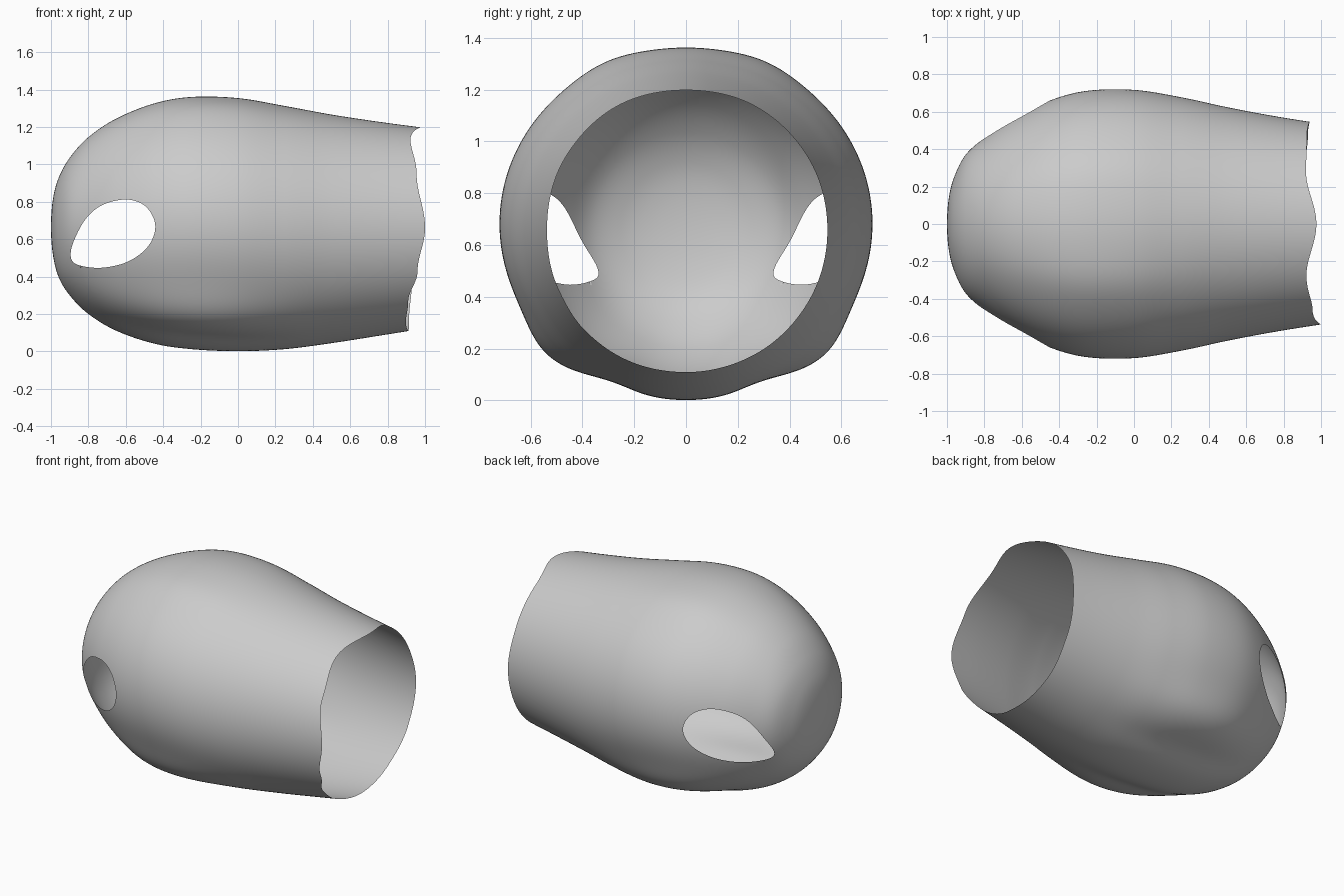
import bpy, bmesh
from math import sin, cos, pi, atan2, degrees, exp, hypot
from mathutils import Vector
from mathutils.bvhtree import BVHTree

if "Cube" in bpy.data.objects:
    bpy.data.objects.remove(bpy.data.objects["Cube"])

# Stations along the length: x, top z, bottom z, half width
STATIONS = [
    (-1.0, 0.665, 0.665, 0.0), (-0.99, 0.81, 0.52, 0.14), (-0.96, 0.925, 0.40, 0.255),
    (-0.9, 1.035, 0.30, 0.37), (-0.8, 1.145, 0.20, 0.46), (-0.65, 1.245, 0.11, 0.562),
    (-0.45, 1.325, 0.042, 0.66), (-0.25, 1.36, 0.012, 0.712), (0.0, 1.354, 0.001, 0.717),
    (0.25, 1.312, 0.012, 0.678), (0.5, 1.266, 0.044, 0.624), (0.75, 1.228, 0.083, 0.577),
    (1.0, 1.195, 0.123, 0.537), (1.25, 1.165, 0.163, 0.50)]
# Wavy rim: angle from +y (degrees), x
RIM = [(0, .94), (30, .925), (60, .92), (90, .975), (120, .922), (148, .955), (180, 1.0),
       (205, .96), (225, .91), (245, .897), (270, .912), (300, .915), (330, .93), (360, .94)]
# Eye opening outline, x and z
EYE = [(-.89, .49), (-.885, .57), (-.82, .70), (-.73, .78), (-.6, .812), (-.5, .78),
       (-.447, .70), (-.45, .62), (-.5, .54), (-.6, .475), (-.73, .447), (-.84, .458)]
EYE_C = (-0.67, 0.63)
ROWS, SEGS = 200, 240


def spline(p0, p1, p2, p3, t):
    return [0.5 * (2*b + (c - a)*t + (2*a - 5*b + 4*c - d)*t*t + (3*b - a - 3*c + d)*t**3)
            for a, b, c, d in zip(p0, p1, p2, p3)]


def station(s):
    i = min(int(s), len(STATIONS) - 3)
    if i == 0:  # mirrored neighbour keeps the nose round
        x, top, bot, w = STATIONS[1]
        before = (x, bot, top, -w)
    else:
        before = STATIONS[i - 1]
    return spline(before, *STATIONS[i:i + 3], s - i)


def rim_x(deg):
    for (a, x0), (b, x1) in zip(RIM, RIM[1:]):
        if a <= deg <= b:
            t = (1 - cos(pi * (deg - a) / (b - a))) / 2
            return x0 + (x1 - x0) * t


def surface(s, phi):
    x, top, bot, w = station(s)
    mid, half = (top + bot) / 2, (top - bot) / 2
    # fuller jaw edges with a shallow groove beside the keel
    off = abs(degrees(atan2(cos(phi), -sin(phi))))
    fade = exp(-((x + 0.2) / 0.42) ** 2)
    k = 1 + fade * (0.055 * exp(-((off - 45) / 13) ** 2) - 0.03 * exp(-((off - 23) / 9) ** 2)
                    + 0.015 * exp(-((off - 155) / 12) ** 2))
    return Vector((x, w * cos(phi) * k, mid + half * sin(phi) * k))


# Dense smooth eye outline in polar form
n = len(EYE)
polar = [0.0] * 720
dense = []
for i in range(n):
    for j in range(120):
        x, z = spline(*[EYE[(i + k) % n] for k in (-1, 0, 1, 2)], j / 120)
        dense.append((atan2(z - EYE_C[1], x - EYE_C[0]), hypot(x - EYE_C[0], z - EYE_C[1])))
for i in range(720):
    a = -pi + i * 2 * pi / 720
    polar[i] = min(dense, key=lambda d: abs(d[0] - a))[1]


def eye_polar(co):
    dx, dz = co.x - EYE_C[0], co.z - EYE_C[1]
    a = atan2(dz, dx)
    f = (a + pi) / (2 * pi) * 720
    i = int(f)
    r = polar[i % 720] * (1 - f + i) + polar[(i + 1) % 720] * (f - i)
    return a, hypot(dx, dz), r


# Hood shell
bm = bmesh.new()
nose = bm.verts.new(surface(0, 0))
rings = []
for r in range(1, ROWS + 1):
    ring = []
    for j in range(SEGS):
        s_end = 8 + rim_x(j * 360 / SEGS) / 0.25
        ring.append(bm.verts.new(surface(s_end * r / ROWS, 2 * pi * j / SEGS)))
    rings.append(ring)
for j in range(SEGS):
    k = (j + 1) % SEGS
    bm.faces.new((nose, rings[0][j], rings[0][k]))
    for a, b in zip(rings, rings[1:]):
        bm.faces.new((a[j], b[j], b[k], a[k]))
bmesh.ops.recalc_face_normals(bm, faces=bm.faces[:])

# Eye openings: remove the faces inside, then pull the edge onto the outline
tree = BVHTree.FromBMesh(bm)
gone = []
for f in bm.faces:
    _, d, r = eye_polar(f.calc_center_median())
    if d < r:
        gone.append(f)
bmesh.ops.delete(bm, geom=gone, context='FACES')
for v in bm.verts:
    if v.is_boundary and v.co.x < 0:
        a, d, r = eye_polar(v.co)
        side = 1 if v.co.y > 0 else -1
        x, z = EYE_C[0] + r * cos(a), EYE_C[1] + r * sin(a)
        hit = tree.ray_cast(Vector((x, 2 * side, z)), Vector((0, -side, 0)))[0]
        v.co = Vector((x, hit.y if hit else v.co.y, z))

for f in bm.faces:
    f.smooth = True
mesh = bpy.data.meshes.new("hood_shell")
bm.to_mesh(mesh)
bm.free()
bpy.context.collection.objects.link(bpy.data.objects.new("hood_shell", mesh))
